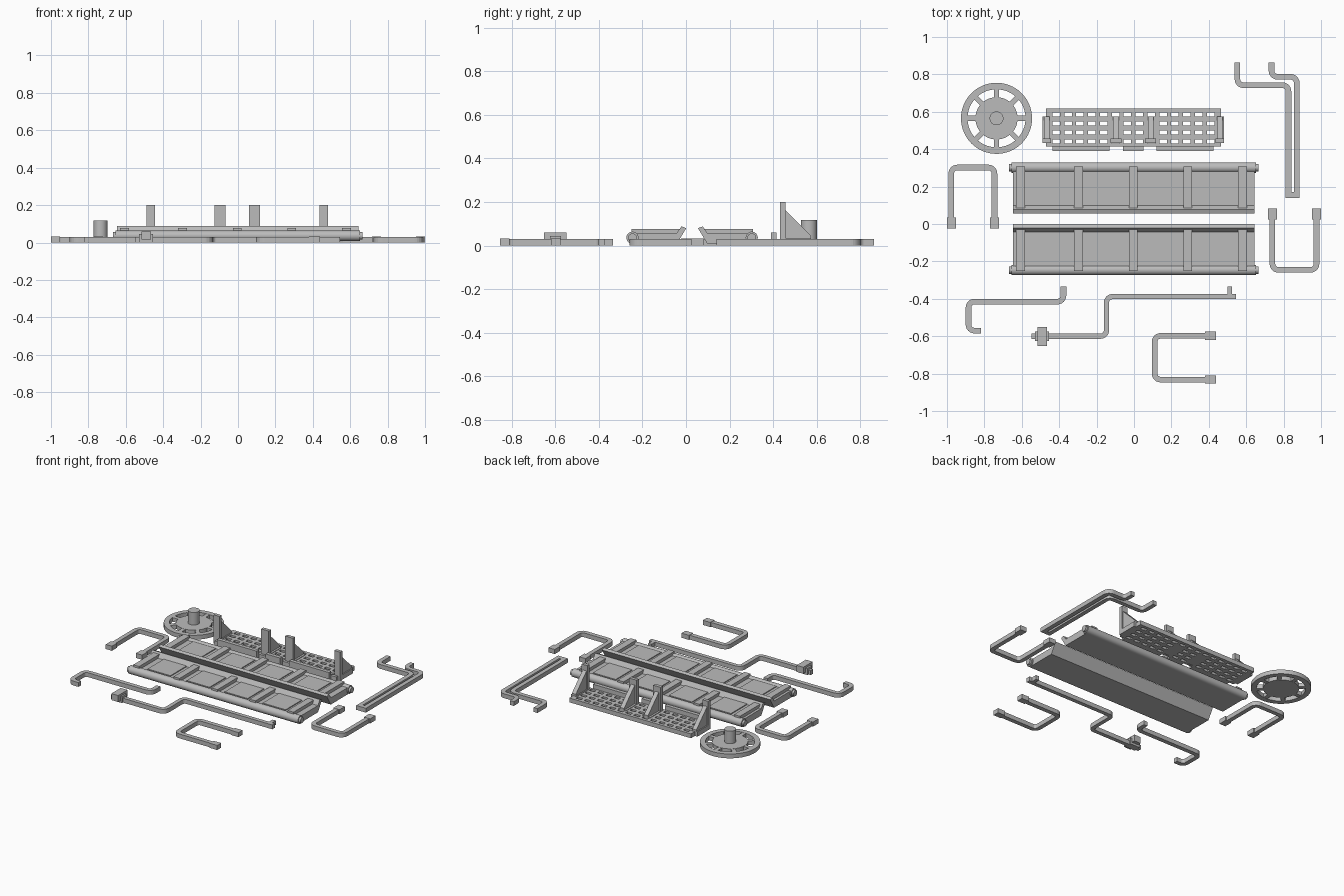
import bpy, bmesh, math
from mathutils import Vector

if "Cube" in bpy.data.objects:
    bpy.data.objects.remove(bpy.data.objects["Cube"])

grey = bpy.data.materials.new("plain_grey")
grey.diffuse_color = (0.5, 0.5, 0.5, 1)
grey.use_nodes = True
grey.node_tree.nodes["Principled BSDF"].inputs["Base Color"].default_value = grey.diffuse_color
T = 0.03  # common flat part thickness


def finish(name, bm, smooth=False):
    bmesh.ops.recalc_face_normals(bm, faces=bm.faces)
    me = bpy.data.meshes.new(name)
    bm.to_mesh(me)
    bm.free()
    ob = bpy.data.objects.new(name, me)
    me.materials.append(grey)
    bpy.context.collection.objects.link(ob)
    if smooth:
        bpy.ops.object.select_all(action='DESELECT')
        ob.select_set(True)
        bpy.context.view_layer.objects.active = ob
        bpy.ops.object.shade_smooth_by_angle(angle=math.radians(35))
    return ob


def prism(name, pts, vec, smooth=False):
    """Closed outline extruded along vec."""
    bm = bmesh.new()
    f = bm.faces.new([bm.verts.new(p) for p in pts])
    r = bmesh.ops.extrude_face_region(bm, geom=[f], use_keep_orig=True)
    vs = [g for g in r["geom"] if isinstance(g, bmesh.types.BMVert)]
    bmesh.ops.translate(bm, verts=vs, vec=vec)
    return finish(name, bm, smooth)


def box(name, x0, x1, y0, y1, z0, z1):
    return prism(name, [(x0, y0, z0), (x1, y0, z0), (x1, y1, z0), (x0, y1, z0)], (0, 0, z1 - z0))


def disc(name, c, r, z0, z1, n=48):
    pts = [(c[0] + r * math.cos(2 * math.pi * i / n), c[1] + r * math.sin(2 * math.pi * i / n), z0) for i in range(n)]
    return prism(name, pts, (0, 0, z1 - z0), True)


def pipe(name, pts, w=0.03, r=0.032):
    """Flat bar following a path with rounded corners."""
    P = [Vector(p) for p in pts]
    path = [P[0]]
    for a, b, c in zip(P, P[1:], P[2:]):
        u, v = (a - b).normalized(), (c - b).normalized()
        o = b + (u + v) * r
        for i in range(7):
            t = math.pi / 2 * i / 6
            path.append(o - v * r * math.cos(t) - u * r * math.sin(t))
    path.append(P[-1])
    left, right = [], []
    for i, p in enumerate(path):
        d = (path[min(i + 1, len(path) - 1)] - path[max(i - 1, 0)]).normalized()
        n = Vector((-d.y, d.x)) * w / 2
        left.append((*(p + n), 0))
        right.append((*(p - n), 0))
    return prism(name, left + right[::-1], (0, 0, T))


# Handwheel: rim ring, hub disc, eight spokes, shaft
C = (-0.735, 0.565)
bm = bmesh.new()
n = 64
rings = []
for r, z in ((0.19, 0), (0.19, T), (0.155, T), (0.155, 0)):
    rings.append([bm.verts.new((C[0] + r * math.cos(2 * math.pi * i / n),
                                C[1] + r * math.sin(2 * math.pi * i / n), z)) for i in range(n)])
for k in range(4):
    a, b = rings[k], rings[(k + 1) % 4]
    for i in range(n):
        bm.faces.new((a[i], a[(i + 1) % n], b[(i + 1) % n], b[i]))
finish("wheel_rim", bm, True)
disc("wheel_hub", C, 0.113, 0, T)
disc("wheel_shaft", C, 0.037, T, 0.117, 32)
for i in range(8):
    s = box("wheel_spoke", 0.105, 0.16, -0.014, 0.014, 0.001, T - 0.001)
    s.location = (C[0], C[1], 0)
    s.rotation_euler.z = i * math.pi / 4

# Walkway grating: grid with the hole cells left out
xs, ys = [-0.47], [0.415]
for i in range(14):
    c = -0.416 + i * 0.0635
    xs += [c - 0.02, c + 0.02]
for i in range(4):
    c = 0.441 + i * 0.048
    ys += [c - 0.011, c + 0.011]
xs.append(0.465)
ys.append(0.617)
bm = bmesh.new()
V = [[bm.verts.new((x, y, 0)) for y in ys] for x in xs]
for i in range(len(xs) - 1):
    for j in range(len(ys) - 1):
        if not (i % 2 and j % 2):
            bm.faces.new((V[i][j], V[i + 1][j], V[i + 1][j + 1], V[i][j + 1]))
r = bmesh.ops.extrude_face_region(bm, geom=bm.faces[:], use_keep_orig=True)
bmesh.ops.translate(bm, verts=[g for g in r["geom"] if isinstance(g, bmesh.types.BMVert)], vec=(0, 0, T))
finish("walkway_grating", bm)
for x0, x1 in ((-0.435, -0.13), (-0.06, 0.05), (0.12, 0.425)):
    box("walkway_flange", x0, x1, 0.39, 0.416, 0, 0.06)

# Walkway brackets: upright post with a triangular gusset
for x0, x1 in ((-0.49, -0.445), (-0.125, -0.067), (0.06, 0.118), (0.437, 0.482)):
    box("bracket_post", x0, x1, 0.433, 0.457, 0, 0.2)
    box("bracket_foot", x0, x1, 0.45, 0.575, 0, T + 0.004)
    m = (x0 + x1) / 2
    prism("bracket_gusset", [(m - 0.015, y, z) for y, z in
          ((0.456, 0.03), (0.575, 0.03), (0.575, 0.045), (0.456, 0.163))], (0.03, 0, 0))

# Two mirrored trough panels with a rolled edge, ribs and inner plates
M = 0.028


def trough(side, f):
    L = -0.648
    prism(side + "_trough", [(L, f(y), z) for y, z in
          ((0.055, 0.08), (0.098, 0.008), (0.302, 0.008), (0.302, 0.055), (0.1, 0.055), (0.077, 0.088))],
          (1.293, 0, 0))
    roll = [(-0.655, f(0.302 + 0.028 * math.cos(t)), 0.036 + 0.028 * math.sin(t))
            for t in [2 * math.pi * i / 24 for i in range(24)]]
    prism(side + "_rolled_edge", roll, (1.307, 0, 0), True)
    for x, s in ((-0.655, -1), (0.652, 1)):  # rounded roll ends
        pts = [(x + s * 0.014, f(0.302 + 0.02 * math.cos(2 * math.pi * i / 24)),
                0.036 + 0.02 * math.sin(2 * math.pi * i / 24)) for i in range(24)]
        prism(side + "_roll_end", pts, (-s * 0.02, 0, 0), True)
    ribs = [-0.607, -0.297, -0.005, 0.287, 0.58]
    for x in ribs:
        y0, y1 = sorted((f(0.083), f(0.307)))
        box(side + "_rib", x - 0.023, x + 0.023, y0, y1, 0.05, 0.077)
    for a, b in zip(ribs, ribs[1:]):
        m = (a + b) / 2
        y0, y1 = sorted((f(0.1), f(0.278)))
        box(side + "_inner_plate", m - 0.088, m + 0.088, y0, y1, 0.054, 0.061)


trough("back", lambda y: y)
trough("front", lambda y: 2 * M - y)

# U-shaped handrails with square end feet
def rail(name, pts, along_y):
    pipe(name, pts)
    for (x, y), (qx, qy) in ((pts[0], pts[1]), (pts[-1], pts[-2])):
        dx, dy = (0, math.copysign(0.058, qy - y)) if along_y else (math.copysign(0.058, qx - x), 0)
        wx, wy = (0.024, 0) if along_y else (0, 0.022)
        X, Y = sorted((x, x + dx)), sorted((y, y + dy))
        box(name + "_foot", X[0] - wx, X[1] + wx, Y[0] - wy, Y[1] + wy, 0, T + 0.002)


rail("left_handrail", [(-0.977, -0.023), (-0.977, 0.302), (-0.746, 0.302), (-0.746, -0.023)], True)
rail("right_handrail", [(0.74, 0.082), (0.74, -0.245), (0.976, -0.245), (0.976, 0.082)], True)
rail("front_handrail", [(0.438, -0.598), (0.11, -0.598), (0.11, -0.832), (0.438, -0.832)], False)

# Bent pipes
pipe("hooked_pipe", [(-0.377, -0.335), (-0.377, -0.415), (-0.885, -0.415), (-0.885, -0.57), (-0.818, -0.57)])
pipe("valve_pipe", [(-0.548, -0.6), (-0.147, -0.6), (-0.147, -0.388), (0.545, -0.388)], 0.028)
box("valve_pipe_stub", 0.5, 0.525, -0.39, -0.335, 0, T)
pipe("double_pipe_outer", [(0.735, 0.863), (0.735, 0.787), (0.87, 0.787), (0.87, 0.14)])
pipe("double_pipe_inner", [(0.553, 0.863), (0.553, 0.742), (0.826, 0.742), (0.826, 0.14)])
box("double_pipe_joint", 0.811, 0.885, 0.14, 0.17, 0, T)

# Valve body
box("valve_crossbar", -0.517, -0.465, -0.652, -0.55, 0.015, 0.06)
box("valve_block", -0.53, -0.455, -0.625, -0.575, 0, 0.045)
